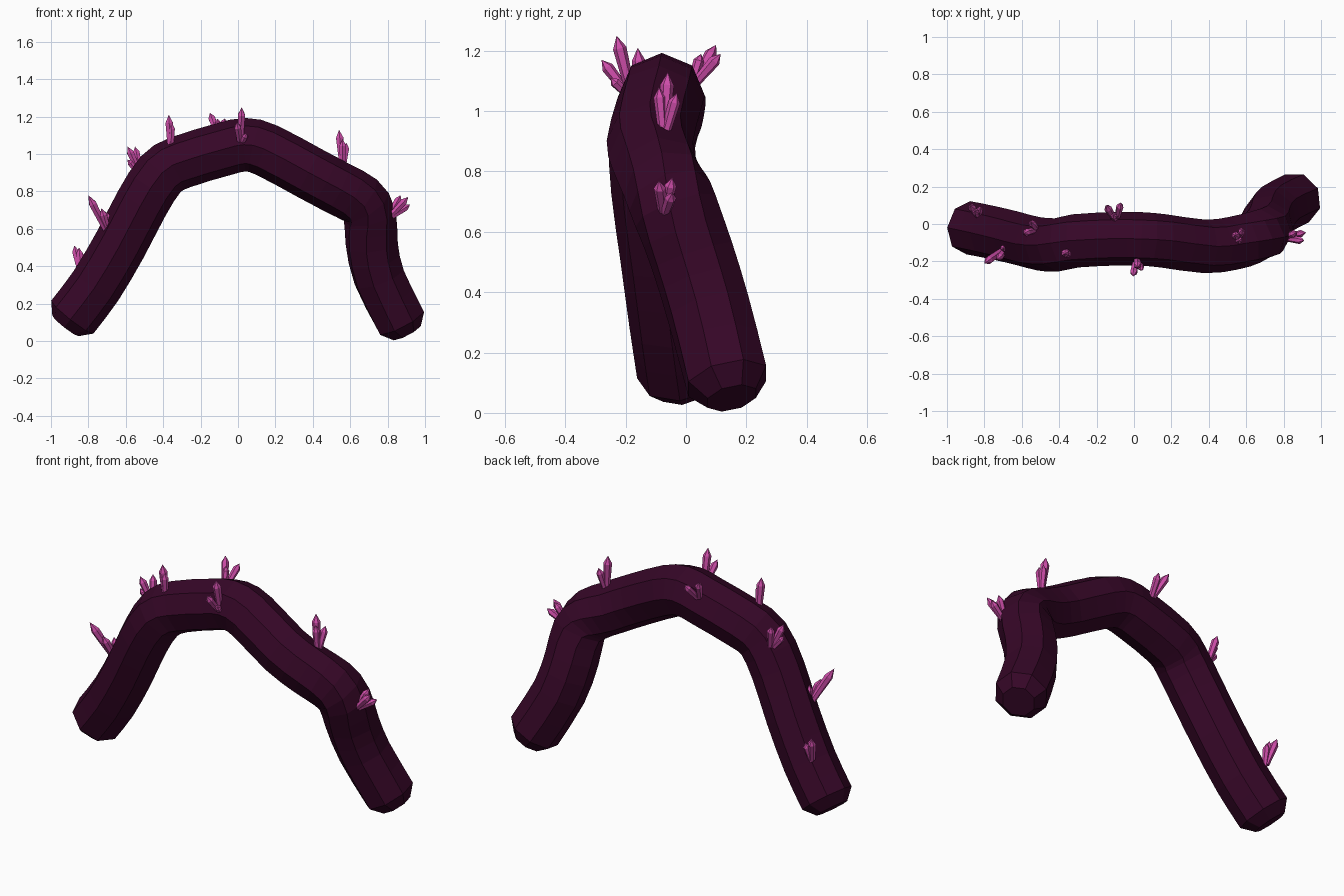
import bpy, bmesh, math
from mathutils import Vector

if "Cube" in bpy.data.objects:
    bpy.data.objects.remove(bpy.data.objects["Cube"])


def material(name, color):
    m = bpy.data.materials.new(name)
    m.diffuse_color = color
    m.use_nodes = True
    m.node_tree.nodes["Principled BSDF"].inputs["Base Color"].default_value = m.diffuse_color
    return m


def finish(bm, name, mat):
    bmesh.ops.recalc_face_normals(bm, faces=bm.faces)
    mesh = bpy.data.meshes.new(name)
    bm.to_mesh(mesh)
    bm.free()
    mesh.materials.append(mat)
    obj = bpy.data.objects.new(name, mesh)
    bpy.context.collection.objects.link(obj)
    return obj


def ring(bm, center, tangent, radius, sides, twist=0.0):
    """Ring of vertices square to the tangent, one corner towards y."""
    t = tangent.normalized()
    s = Vector((0, 1, 0))
    s = (s - t * s.dot(t)).normalized()
    u = t.cross(s)
    angles = [2 * math.pi * i / sides + twist for i in range(sides)]
    return [bm.verts.new(center + (s * math.cos(a) + u * math.sin(a)) * radius) for a in angles]


def loft(bm, rings):
    for a, b in zip(rings, rings[1:]):
        for i in range(len(a)):
            j = (i + 1) % len(a)
            bm.faces.new((a[i], a[j], b[j], b[i]))


def rounded(points):
    """Insert a Catmull-Rom midpoint between neighbouring path points."""
    ext = [2 * points[0] - points[1]] + points + [2 * points[-1] - points[-2]]
    out = []
    for a, b, c, d in zip(ext, ext[1:], ext[2:], ext[3:]):
        out += [b, (9 * (b + c) - a - d) / 16]
    return out + [points[-1]]


# Arched octagonal branch with bevelled ends, the right leg slightly twisted
path = rounded([Vector(p) for p in [
    (-0.886, -0.02, 0.128), (-0.76, -0.045, 0.295), (-0.63, -0.075, 0.515),
    (-0.515, -0.105, 0.735), (-0.415, -0.112, 0.89), (-0.31, -0.09, 0.955),
    (-0.08, -0.078, 1.025), (0.04, -0.08, 1.05), (0.155, -0.09, 1.02),
    (0.38, -0.12, 0.90), (0.53, -0.103, 0.82), (0.65, -0.07, 0.755),
    (0.705, -0.035, 0.67), (0.715, 0.02, 0.52), (0.755, 0.075, 0.34),
    (0.872, 0.137, 0.105)]])
R = 0.143
bm = bmesh.new()
start = (path[0] - path[1]).normalized()
end = (path[-1] - path[-2]).normalized()
rings = [ring(bm, path[0] + start * 0.06, -start, R * 0.62, 8)]
last = len(path) - 1
for i, p in enumerate(path):
    before = (p - path[i - 1]).normalized() if i else -start
    after = (path[i + 1] - p).normalized() if i < last else end
    twist = math.radians(22.5) * max(0, (i - 20) / (last - 20))
    rings.append(ring(bm, p, before + after, R, 8, twist))
rings.append(ring(bm, path[-1] + end * 0.065, end, R * 0.62, 8, twist))
loft(bm, rings)
bm.faces.new(rings[0])
bm.faces.new(rings[-1])
finish(bm, "arched_branch", material("dark_bark", (0.036, 0.002, 0.02, 1)))

# Crystal clusters: base on the branch, then the tips growing from it
clusters = [
    [(-0.84, 0.055, 0.385), (-0.875, 0.10, 0.51), (-0.85, 0.07, 0.50), (-0.82, 0.085, 0.47)],
    [(-0.70, -0.14, 0.60), (-0.80, -0.21, 0.78), (-0.73, -0.19, 0.71), (-0.70, -0.13, 0.69)],
    [(-0.535, -0.03, 0.92), (-0.59, -0.05, 1.04), (-0.55, 0.01, 1.04), (-0.59, -0.05, 0.97)],
    [(-0.36, -0.15, 1.05), (-0.37, -0.16, 1.21), (-0.355, -0.165, 1.17)],
    [(-0.10, 0.035, 1.11), (-0.15, 0.10, 1.22), (-0.07, 0.115, 1.19), (-0.11, 0.05, 1.19)],
    [(0.015, -0.20, 1.08), (0.02, -0.23, 1.25), (-0.005, -0.28, 1.17), (0.045, -0.25, 1.11)],
    [(0.56, -0.07, 0.96), (0.54, -0.06, 1.13), (0.58, -0.03, 1.06), (0.56, -0.09, 1.08)],
    [(0.825, -0.07, 0.68), (0.91, -0.09, 0.77), (0.92, -0.045, 0.73), (0.87, -0.045, 0.78)]]
pink = material("pink_crystal", (0.62, 0.075, 0.40, 1))
for n, points in enumerate(clusters):
    base, *tips = map(Vector, points)
    middle = sum(tips, Vector()) / len(tips)
    bm = bmesh.new()
    for tip in tips:
        foot = base + (tip - middle) * 0.3
        axis = tip - foot
        w = min(0.012 + 0.07 * axis.length, 0.023)
        shaft = [ring(bm, foot - axis.normalized() * 0.025, axis, w * 0.75, 6),
                 ring(bm, foot + axis * 0.72, axis, w, 6)]
        loft(bm, shaft)
        bm.faces.new(shaft[0])
        point = bm.verts.new(tip)
        for i in range(6):
            bm.faces.new((shaft[1][i], shaft[1][(i + 1) % 6], point))
    finish(bm, f"crystal_cluster_{n + 1}", pink)
